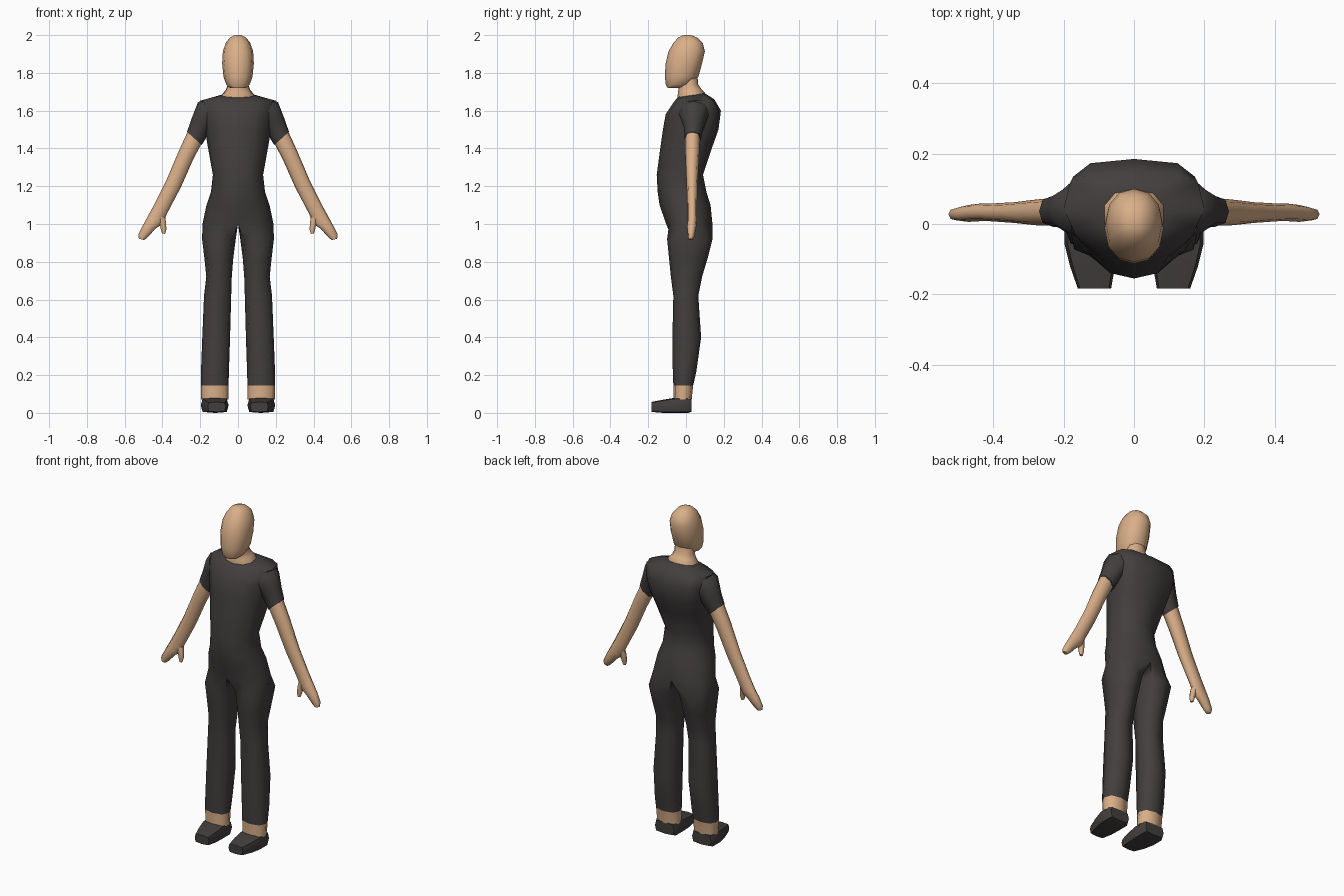
import bpy, bmesh, math
from mathutils import Vector

if "Cube" in bpy.data.objects:
    bpy.data.objects.remove(bpy.data.objects["Cube"])


def material(name, rgb):
    m = bpy.data.materials.new(name)
    m.diffuse_color = (*rgb, 1)
    m.use_nodes = True
    m.node_tree.nodes["Principled BSDF"].inputs["Base Color"].default_value = m.diffuse_color
    return m


SKIN = material("warm skin", (0.70, 0.43, 0.25))
CLOTH = material("dark cloth", (0.055, 0.049, 0.048))


def sgn_pow(v, p):
    return math.copysign(abs(v) ** p, v) if abs(v) > 1e-6 else 0.0


def oval(c, u, v, n=8, p=1.0, start=0.0):
    """Rounded ring about c, spanned by half-axes u and v."""
    c, u, v = Vector(c), Vector(u), Vector(v)
    angs = [start + 2 * math.pi * i / n for i in range(n)]
    return [c + u * sgn_pow(math.cos(a), p) + v * sgn_pow(math.sin(a), p) for a in angs]


def loft(name, rings, mats, mirror=False, open_seam=False, mat_rule=None, angle=60):
    bm = bmesh.new()
    vs = [[bm.verts.new(p) for p in r] for r in rings]
    n = len(rings[0])
    for a, b in zip(vs, vs[1:]):
        for i in range(n):
            j = (i + 1) % n
            bm.faces.new((a[i], a[j], b[j], b[i]))
    bm.faces.new(vs[0])
    bm.faces.new(vs[-1])
    bmesh.ops.recalc_face_normals(bm, faces=bm.faces)
    if open_seam:
        seam = [f for f in bm.faces if all(abs(v.co.x) < 1e-5 for v in f.verts)]
        bmesh.ops.delete(bm, geom=seam, context='FACES')
    if mat_rule:
        for f in bm.faces:
            f.material_index = mat_rule(f.calc_center_median())
    me = bpy.data.meshes.new(name)
    bm.to_mesh(me)
    bm.free()
    for m in mats:
        me.materials.append(m)
    ob = bpy.data.objects.new(name, me)
    bpy.context.collection.objects.link(ob)
    bpy.ops.object.select_all(action='DESELECT')
    ob.select_set(True)
    bpy.context.view_layer.objects.active = ob
    bpy.ops.object.shade_smooth_by_angle(angle=math.radians(angle))
    if mirror:
        mod = ob.modifiers.new("mirror", 'MIRROR')
        mod.use_clip = True
        mod.merge_threshold = 0.0005
    return ob


# Body half: separate leg that merges into a half torso at the crotch
def leg_ring(z, x0, x1, y0, y1):
    return oval(((x0 + x1) / 2, (y0 + y1) / 2, z), ((x1 - x0) / 2, 0, 0),
                (0, (y1 - y0) / 2, 0), 8, 0.75, math.radians(-135))


def torso_ring(zf, zb, rx, y0, y1, back_p=1.0):
    cy, ry, pts = (y0 + y1) / 2, (y1 - y0) / 2, []
    for i in range(7):
        a = math.radians(-90 + 30 * i)
        s, c = math.sin(a), math.cos(a)
        p = back_p if s > 0.01 else 0.95
        z = zf + (zb - zf) * (s + 1) / 2
        pts.append(Vector((rx * sgn_pow(c, p), cy + ry * sgn_pow(s, p), z)))
    pts.append(Vector((0, cy, (zf + zb) / 2)))
    return pts


legs = [(0.07, .05, .195, -.065, .03), (0.145, .05, .197, -.067, .038),
        (0.22, .048, .196, -.07, .055), (0.40, .042, .189, -.072, .08),
        (0.62, .036, .18, -.067, .065), (0.72, .033, .168, -.08, .085),
        (0.82, .025, .178, -.09, .115), (0.92, .012, .19, -.10, .14)]
torso = [(1.0, 1.0, .188, -.105, .14), (1.1, 1.1, .167, -.14, .13),
         (1.17, 1.17, .143, -.15, .108), (1.26, 1.26, .133, -.155, .09, .9),
         (1.41, 1.41, .16, -.135, .14, .75), (1.5, 1.5, .175, -.122, .172, .65),
         (1.58, 1.6, .188, -.108, .185, .6), (1.645, 1.66, .2, -.065, .15, .6),
         (1.67, 1.692, .09, -.045, .10, .8)]
loft("shirt_and_trousers", [leg_ring(*r) for r in legs] + [torso_ring(*r) for r in torso],
     [CLOTH, SKIN], mirror=True, open_seam=True,
     mat_rule=lambda c: 1 if c.z < 0.144 else 0)

# Shoes, lofted from heel to toe
shoes = [(.028, .06, .187, .006, .075), (.01, .05, .197, 0, .08),
         (-.06, .05, .197, 0, .08), (-.12, .054, .182, 0, .07),
         (-.183, .065, .16, .005, .058)]
loft("shoe", [oval(((a + b) / 2, y, (c + d) / 2), ((b - a) / 2, 0, 0), (0, 0, (d - c) / 2),
                   8, 0.4) for y, a, b, c, d in shoes], [CLOTH], mirror=True, angle=45)


# Arms: each ring spans an outer and an inner point in the front plane
def arm_ring(ox, oz, ix, iz, y0, y1):
    o, i = Vector((ox, 0, oz)), Vector((ix, 0, iz))
    return oval((o + i) / 2 + Vector((0, (y0 + y1) / 2, 0)), (o - i) / 2,
                (0, (y1 - y0) / 2, 0), 8, 0.85)


sleeve = [(.185, 1.655, .13, 1.52, -.04, .125), (.212, 1.645, .155, 1.49, -.03, .115),
          (.245, 1.56, .172, 1.45, -.01, .09), (.27, 1.488, .192, 1.418, -.008, .08)]
loft("sleeve", [arm_ring(*r) for r in sleeve], [CLOTH], mirror=True)

arm = [(.25, 1.53, .18, 1.45, 0, .07), (.267, 1.488, .195, 1.422, -.005, .074),
       (.312, 1.39, .238, 1.34, -.004, .07), (.38, 1.23, .302, 1.195, .003, .062),
       (.445, 1.10, .376, 1.055, .008, .058), (.475, 1.045, .40, 1.0, .008, .058),
       (.505, .99, .437, .975, .006, .054), (.528, .945, .478, .93, .01, .045),
       (.525, .922, .497, .915, .014, .036)]
loft("arm_and_hand", [arm_ring(*r) for r in arm], [SKIN], mirror=True)

thumb = [(.43, 1.04, .385, 1.035, .012, .05), (.415, 1.0, .381, 1.005, .01, .042),
         (.408, .97, .379, .972, .01, .036), (.402, .95, .386, .948, .013, .03)]
loft("thumb", [arm_ring(*r) for r in thumb], [SKIN], mirror=True)


# Neck and head
def level_ring(z, rx, y0, y1, n=10, tilt=0.0, p=0.9):
    return oval((0, (y0 + y1) / 2, z), (rx, 0, 0), (0, (y1 - y0) / 2, tilt), n, p,
                math.radians(-90))


neck = [(1.64, .088, -.04, .095), (1.684, .088, -.046, .10), (1.705, .068, -.042, .08),
        (1.73, .058, -.04, .064), (1.79, .055, -.04, .06)]
loft("neck", [level_ring(*r, tilt=.011) for r in neck], [SKIN])

head = [(1.72, .042, -.097, -.025), (1.738, .062, -.107, .03), (1.78, .077, -.112, .066),
        (1.85, .084, -.108, .085), (1.915, .08, -.092, .10), (1.96, .064, -.066, .088),
        (1.988, .042, -.04, .058), (2.0, .018, -.015, .025)]
loft("head", [level_ring(*r, n=12) for r in head], [SKIN])
